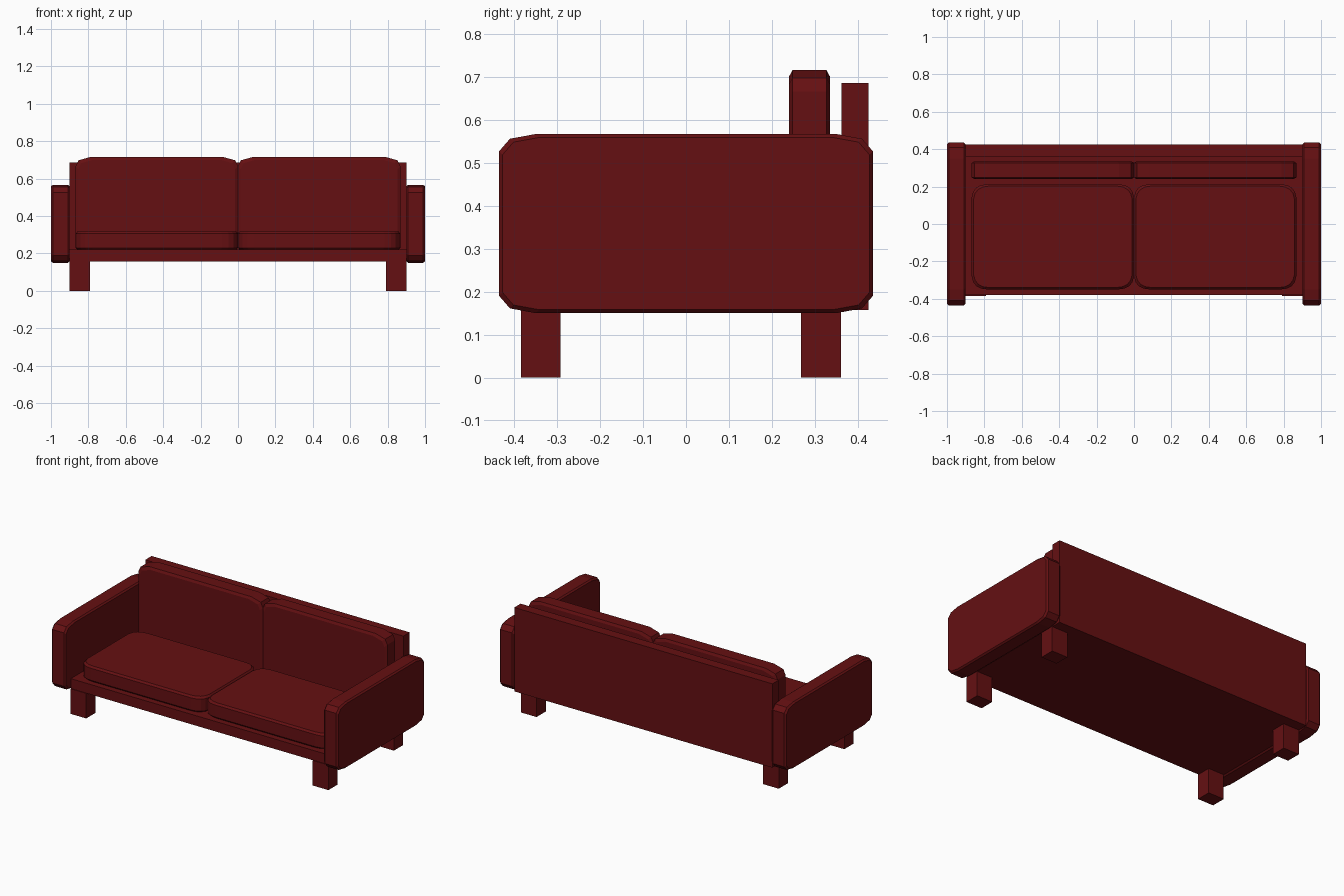
import bpy, bmesh
from mathutils import Vector

if "Cube" in bpy.data.objects:
    bpy.data.objects.remove(bpy.data.objects["Cube"])

red = bpy.data.materials.new("dark red fabric")
red.diffuse_color = (0.13, 0.005, 0.006, 1)
red.use_nodes = True
red.node_tree.nodes["Principled BSDF"].inputs["Base Color"].default_value = red.diffuse_color


def finish(name, bm):
    bmesh.ops.recalc_face_normals(bm, faces=bm.faces)
    me = bpy.data.meshes.new(name)
    bm.to_mesh(me)
    bm.free()
    me.materials.append(red)
    ob = bpy.data.objects.new(name, me)
    bpy.context.collection.objects.link(ob)
    return ob


def box(name, lo, hi):
    bm = bmesh.new()
    bmesh.ops.create_cube(bm, size=1)
    lo, hi = Vector(lo), Vector(hi)
    for v in bm.verts:
        v.co = Vector(((v.co[i] + 0.5) * (hi[i] - lo[i]) + lo[i]) for i in range(3))
    return finish(name, bm)


def slab(name, axis, lo, hi, corner, rim, inset):
    """Padded slab: outline with cut corners, thin along axis, rims chamfered.
    corner lists (offset along u, offset along v) from each outline corner."""
    u, v = [i for i in range(3) if i != axis]
    bm = bmesh.new()
    rings = []
    for t, d in ((lo[axis], inset), (lo[axis] + rim, 0),
                 (hi[axis] - rim, 0), (hi[axis], inset)):
        ring = []
        for su, sv in ((1, 1), (-1, 1), (-1, -1), (1, -1)):
            pts = corner if su * sv > 0 else corner[::-1]
            for a, b in pts:
                co = Vector((0, 0, 0))
                co[axis] = t
                co[u] = (hi[u] - a - d) if su > 0 else (lo[u] + a + d)
                co[v] = (hi[v] - b - d) if sv > 0 else (lo[v] + b + d)
                ring.append(bm.verts.new(co))
        rings.append(ring)
    n = len(rings[0])
    for r, s in zip(rings, rings[1:]):
        for i in range(n):
            j = (i + 1) % n
            bm.faces.new((r[i], r[j], s[j], s[i]))
    bm.faces.new(rings[0])
    bm.faces.new(rings[-1])
    return finish(name, bm)


# Frame
box("base", (-0.9, -0.38, 0.157), (0.9, 0.362, 0.22))
box("back_panel", (-0.9, 0.362, 0.157), (0.9, 0.425, 0.686))

# Corner cuts, running from the +u side round to the +v side
arm_corner = [(0, 0.04), (0.025, 0.011), (0.085, 0)]
seat_corner = [(0, 0.07), (0.008, 0.04), (0.025, 0.018), (0.05, 0.005), (0.085, 0)]
back_corner = [(0, 0.05), (0.015, 0.018), (0.08, 0)]

for side, s in (("left", -1), ("right", 1)):
    def span(a, b):
        return sorted((s * a, s * b))

    # Arm rest
    x0, x1 = span(0.9, 1.0)
    slab(side + "_arm", 0, (x0, -0.435, 0.15), (x1, 0.435, 0.567),
         arm_corner, 0.01, 0.008)

    # Cushions
    x0, x1 = span(0.0, 0.868)
    slab(side + "_seat_cushion", 2, (x0, -0.35, 0.218), (x1, 0.213, 0.318),
         seat_corner, 0.012, 0.01)
    slab(side + "_back_cushion", 1, (x0, 0.24, 0.218), (x1, 0.335, 0.716),
         back_corner, 0.008, 0.015)

    # Legs
    x0, x1 = span(0.79, 0.9)
    box(side + "_front_leg", (x0, -0.384, 0), (x1, -0.292, 0.158))
    box(side + "_back_leg", (x0, 0.268, 0), (x1, 0.361, 0.158))
